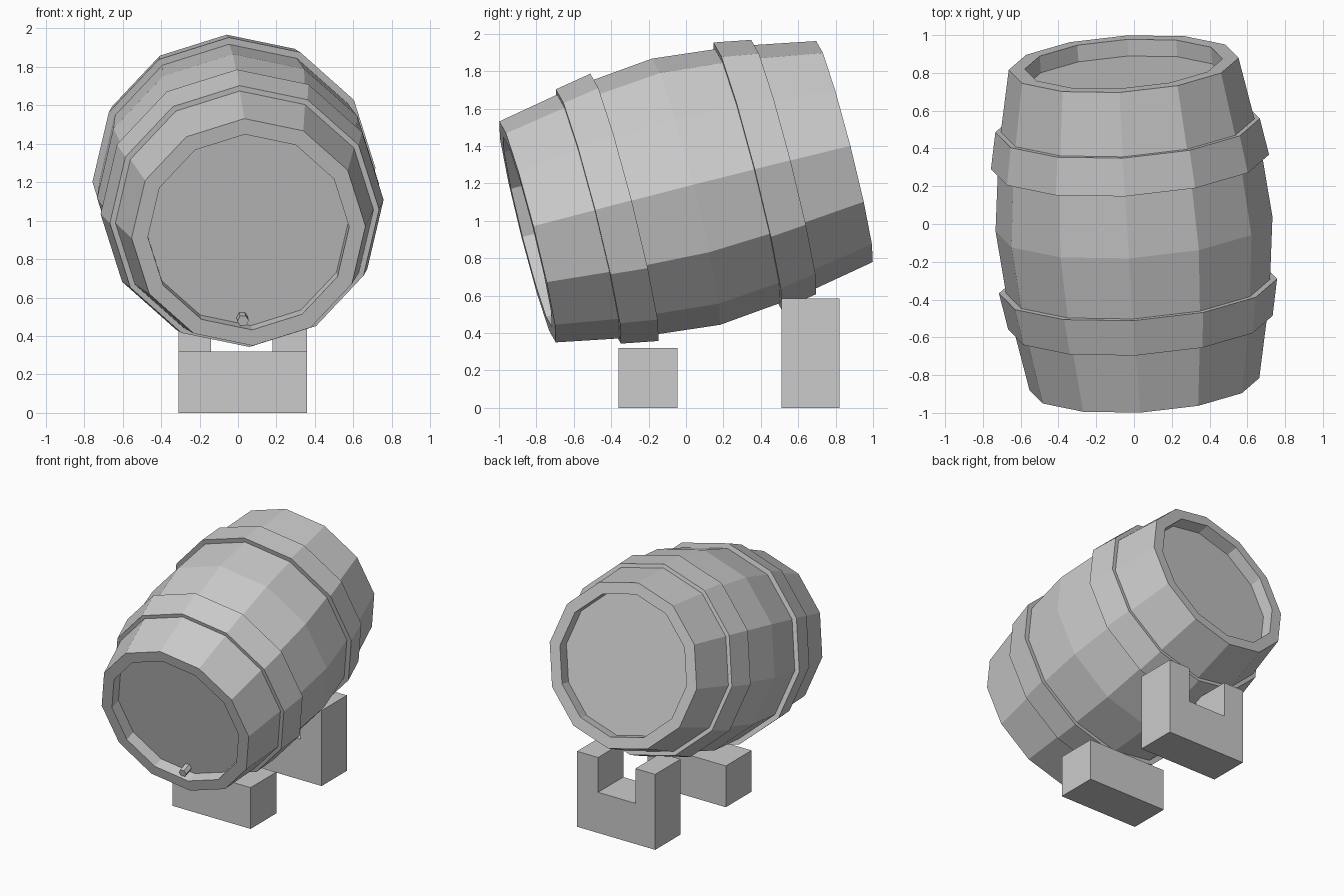
import bpy, bmesh
from math import radians, sin, cos, pi
from mathutils import Matrix, Vector

if "Cube" in bpy.data.objects:
    bpy.data.objects.remove(bpy.data.objects["Cube"])

# Barrel pose: pitched up at the back, slight yaw and roll
POSE = (Matrix.Translation((0, 0, 1.155)) @ Matrix.Rotation(radians(3.7), 4, 'Z')
        @ Matrix.Rotation(radians(14.2), 4, 'X') @ Matrix.Rotation(radians(-3), 4, 'Y'))


def finish(name, bm, matrix=Matrix()):
    bmesh.ops.recalc_face_normals(bm, faces=bm.faces)
    me = bpy.data.meshes.new(name)
    bm.to_mesh(me)
    bm.free()
    ob = bpy.data.objects.new(name, me)
    ob.matrix_world = matrix
    bpy.context.collection.objects.link(ob)
    return ob


def lathe(name, profile, closed, sides=12, centre=(0, 0)):
    """Spin (along, radius) points about the barrel axis; open ends get caps."""
    bm = bmesh.new()
    rings = [[bm.verts.new((centre[0] + r * cos(2 * pi * i / sides), u,
                            centre[1] + r * sin(2 * pi * i / sides)))
              for i in range(sides)] for u, r in profile]
    pairs = list(zip(rings, rings[1:]))
    if closed:
        pairs.append((rings[-1], rings[0]))
    else:
        bm.faces.new(rings[0])
        bm.faces.new(rings[-1])
    for a, b in pairs:
        for i in range(sides):
            j = (i + 1) % sides
            bm.faces.new((a[i], a[j], b[j], b[i]))
    return finish(name, bm, POSE)


def prism(name, outline, y0, y1):
    """Extrude an x-z outline along y."""
    bm = bmesh.new()
    face = bm.faces.new([bm.verts.new((x, y0, z)) for x, z in outline])
    ext = bmesh.ops.extrude_face_region(bm, geom=[face])
    verts = [g for g in ext['geom'] if isinstance(g, bmesh.types.BMVert)]
    bmesh.ops.translate(bm, vec=Vector((0, y1 - y0, 0)), verts=verts)
    return finish(name, bm)


# Barrel body with recessed heads, profile mirrored about the middle
half = [(0.785, 0.525), (0.876, 0.525), (0.876, 0.61), (0.45, 0.69)]
lathe("barrel_body", [(-u, r) for u, r in half] + [(0, 0.735)] + half[::-1], False)

# Two tapered hoops
for side, label in ((-1, "front"), (1, "back")):
    hoop = [(0.34, 0.69), (0.34, 0.738), (0.54, 0.702), (0.54, 0.66)]
    lathe(label + "_hoop", [(side * u, r) for u, r in hoop], True)

# Small plug low on the front head
lathe("plug", [(-0.77, 0.03), (-0.86, 0.03)], False, 6, (-0.045, -0.478))

# Low front block and notched back block
L, R = -0.31, 0.36
prism("front_block", [(L, 0), (R, 0), (R, 0.32), (L, 0.32)], -0.36, -0.045)
prism("back_block", [(L, 0), (R, 0), (R, 0.585), (0.18, 0.585), (0.18, 0.315),
                     (-0.14, 0.315), (-0.14, 0.585), (L, 0.585)], 0.51, 0.82)
